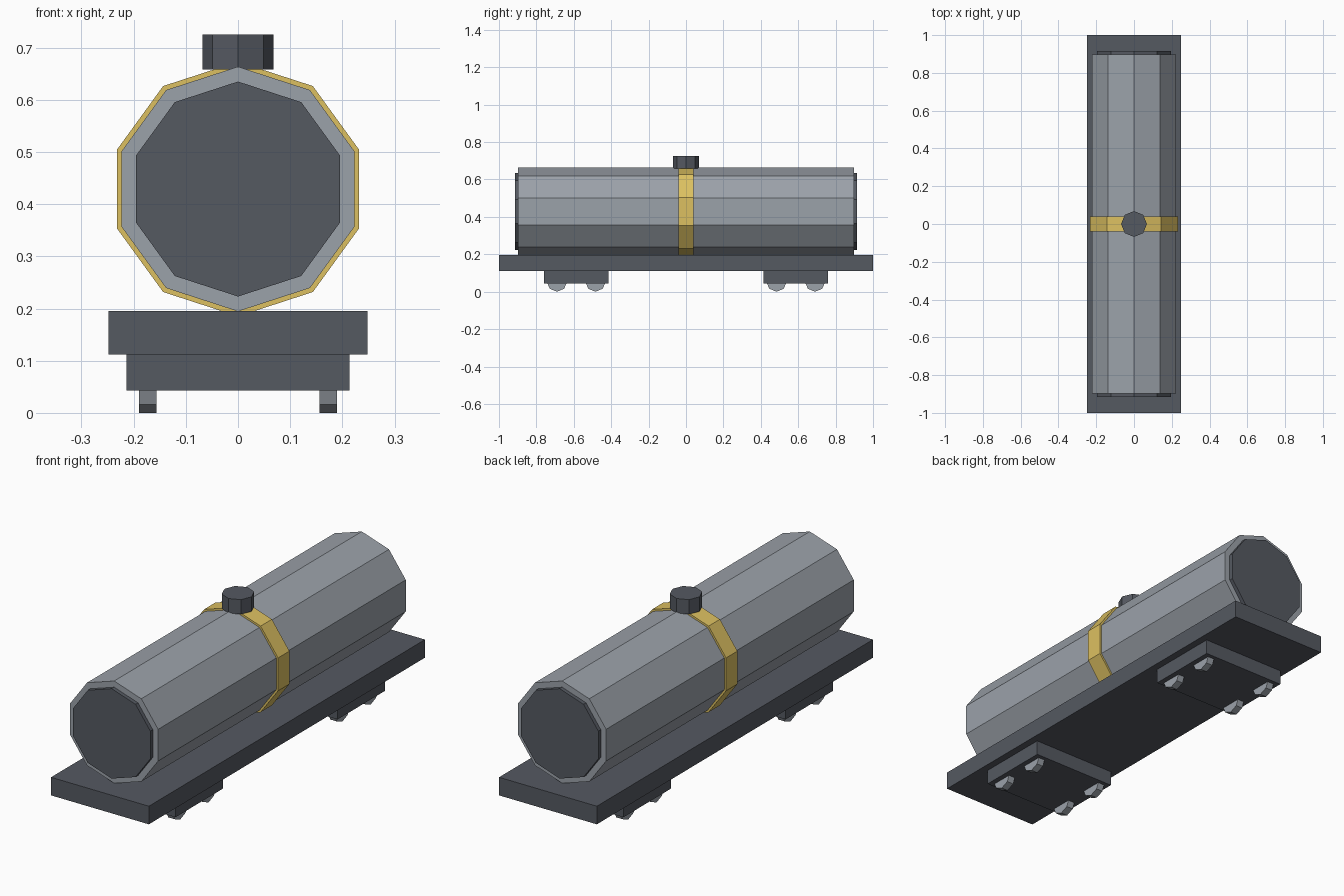
import bpy
from math import pi

if "Cube" in bpy.data.objects:
    bpy.data.objects.remove(bpy.data.objects["Cube"])


def material(name, rgb):
    m = bpy.data.materials.new(name)
    m.diffuse_color = (*rgb, 1)
    m.use_nodes = True
    m.node_tree.nodes["Principled BSDF"].inputs["Base Color"].default_value = m.diffuse_color
    return m


DARK = material("dark_grey", (0.09, 0.1, 0.12))
STEEL = material("steel_grey", (0.33, 0.36, 0.4))
YELLOW = material("yellow", (0.72, 0.53, 0.12))
ROT = {'x': (0, pi / 2, 0), 'y': (pi / 2, 0, 0), 'z': (0, 0, 0)}


def finish(name, mat):
    ob = bpy.context.object
    ob.name = name
    ob.data.materials.append(mat)
    return ob


def box(name, size, loc, mat):
    bpy.ops.mesh.primitive_cube_add(size=1, location=loc)
    bpy.context.object.scale = size
    bpy.ops.object.transform_apply(location=False, rotation=False, scale=True)
    return finish(name, mat)


def prism(name, sides, radius, length, loc, axis, mat):
    bpy.ops.mesh.primitive_cylinder_add(vertices=sides, radius=radius, depth=length,
                                        location=loc, rotation=ROT[axis])
    return finish(name, mat)


# Flat deck
box("deck", (0.496, 2.0, 0.083), (0, 0, 0.1535), DARK)

# Ten-sided tank with recessed-looking end plates and a centre strap
TANK_Z = 0.429
prism("tank", 10, 0.2345, 1.794, (0, 0, TANK_Z), 'y', STEEL)
prism("strap", 10, 0.244, 0.082, (0, 0, TANK_Z), 'y', YELLOW)
for end, s in (("front", -1), ("back", 1)):
    prism(end + "_end_plate", 10, 0.206, 0.036, (0, s * 0.897, TANK_Z), 'y', DARK)

# Filling hatch on top
prism("hatch", 8, 0.0685, 0.067, (0, 0, 0.6915), 'z', DARK)

# Bogies, each with four wheels
for end, s in (("front", -1), ("back", 1)):
    y = s * 0.587
    box(end + "_bogie", (0.428, 0.343, 0.069), (0, y, 0.0775), DARK)
    for side, x in (("left", -0.173), ("right", 0.173)):
        for i, dy in enumerate((-0.103, 0.103)):
            prism(f"{end}_{side}_wheel_{i + 1}", 8, 0.055, 0.034,
                  (x, y + dy, 0.055), 'x', STEEL)
